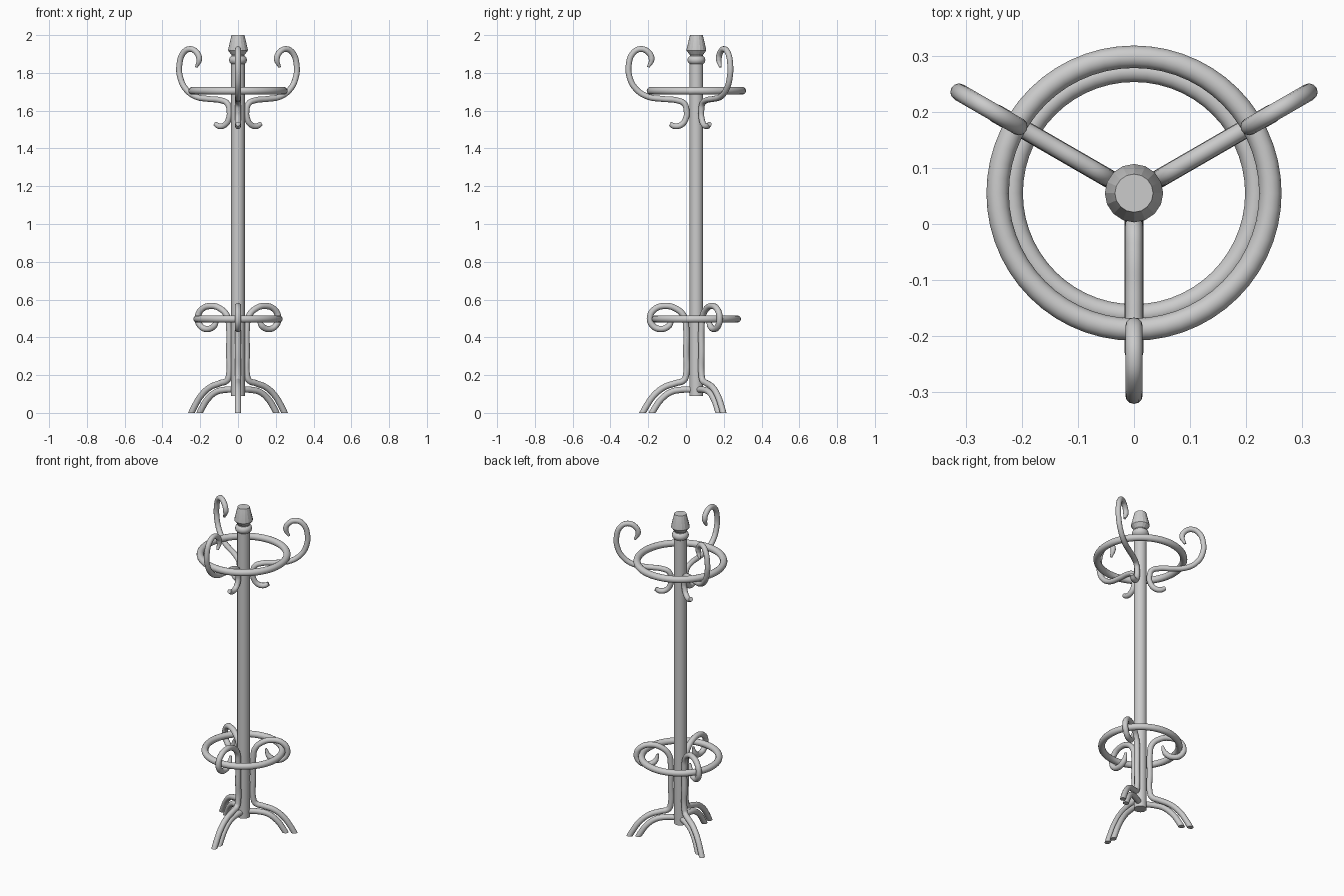
import bpy, bmesh
from math import cos, sin, pi, radians

if "Cube" in bpy.data.objects:
    bpy.data.objects.remove(bpy.data.objects["Cube"])

CY = 0.055                      # the pole stands a little behind the origin
ANGLES = {"right": 30, "left": 150, "front": 270}


def finish(name, bm, angle=40):
    bmesh.ops.recalc_face_normals(bm, faces=bm.faces)
    me = bpy.data.meshes.new(name)
    bm.to_mesh(me)
    bm.free()
    ob = bpy.data.objects.new(name, me)
    bpy.context.collection.objects.link(ob)
    bpy.ops.object.select_all(action='DESELECT')
    ob.select_set(True)
    bpy.context.view_layer.objects.active = ob
    bpy.ops.object.shade_smooth_by_angle(angle=radians(angle))
    return ob


def lathe(name, profile, sides, closed=False, angle=40):
    """Spin (radius, z) points about the pole axis."""
    bm = bmesh.new()
    rings = [[bm.verts.new((r * cos(2 * pi * i / sides), CY + r * sin(2 * pi * i / sides), z))
              for i in range(sides)] for r, z in profile]
    pairs = list(zip(rings, rings[1:]))
    if closed:
        pairs.append((rings[-1], rings[0]))
    else:
        bm.faces.new(rings[0])
        bm.faces.new(rings[-1])
    for a, b in pairs:
        for i in range(sides):
            j = (i + 1) % sides
            bm.faces.new((a[i], a[j], b[j], b[i]))
    return finish(name, bm, angle)


def ring(name, major, minor, z):
    prof = [(major + minor * cos(2 * pi * k / 14), z + minor * sin(2 * pi * k / 14)) for k in range(14)]
    return lathe(name, prof, 56, closed=True)


def rod(name, path, radius, deg, tips=(1, 1)):
    """Bent round rod through (distance, z) points in one vertical plane."""
    a = radians(deg)
    cu = bpy.data.curves.new(name + "_path", 'CURVE')
    cu.dimensions = '3D'
    cu.bevel_depth = radius
    cu.bevel_resolution = 4
    cu.resolution_u = 7
    cu.use_fill_caps = True
    sp = cu.splines.new('BEZIER')
    sp.bezier_points.add(len(path) - 1)
    for p, (r, z) in zip(sp.bezier_points, path):
        p.co = (r * cos(a), CY + r * sin(a), z)
        p.handle_left_type = p.handle_right_type = 'AUTO'
    sp.bezier_points[0].radius, sp.bezier_points[-1].radius = tips
    tmp = bpy.data.objects.new(name + "_path", cu)
    bpy.context.collection.objects.link(tmp)
    me = bpy.data.meshes.new_from_object(tmp.evaluated_get(bpy.context.evaluated_depsgraph_get()))
    bpy.data.objects.remove(tmp)
    bm = bmesh.new()
    bm.from_mesh(me)
    bmesh.ops.remove_doubles(bm, verts=bm.verts, dist=1e-5)
    # trim flat on the floor
    if min(v.co.z for v in bm.verts) < 0:
        cut = bmesh.ops.bisect_plane(bm, geom=bm.verts[:] + bm.edges[:] + bm.faces[:],
                                     plane_co=(0, 0, 0), plane_no=(0, 0, -1), clear_outer=True)
        edges = [e for e in cut['geom_cut'] if isinstance(e, bmesh.types.BMEdge)]
        bmesh.ops.holes_fill(bm, edges=edges, sides=0)
    return finish(name, bm)


# pole, collar and finial
lathe("pole", [(0.036, 0.09), (0.036, 1.87)], 24)
lathe("collar", [(0.036, 1.848), (0.044, 1.855), (0.048, 1.868), (0.044, 1.882), (0.034, 1.89)], 24)
lathe("finial", [(0.034, 1.88), (0.034, 1.894), (0.052, 1.918), (0.052, 1.925), (0.034, 2.0)], 16, angle=15)

# hoops
ring("top_ring", 0.243, 0.02, 1.705)
ring("umbrella_ring", 0.217, 0.019, 0.497)

# bent rods, repeated in three directions
top_hook = [(0.14, 1.53), (0.115, 1.518), (0.08, 1.525), (0.055, 1.56), (0.052, 1.60), (0.065, 1.638),
            (0.105, 1.655), (0.18, 1.662), (0.26, 1.675), (0.32, 1.715), (0.353, 1.775),
            (0.358, 1.845), (0.335, 1.905), (0.296, 1.926), (0.255, 1.91), (0.237, 1.873), (0.255, 1.83)]
outer_leg = [(0.125, 0.51), (0.145, 0.462), (0.19, 0.444), (0.232, 0.463), (0.246, 0.505), (0.222, 0.548),
             (0.165, 0.566), (0.105, 0.55), (0.065, 0.51), (0.054, 0.45), (0.054, 0.32), (0.054, 0.205),
             (0.066, 0.173), (0.11, 0.157), (0.17, 0.136), (0.225, 0.092), (0.265, 0.035), (0.295, -0.02)]
inner_leg = [(0.02, 0.123), (0.08, 0.122), (0.135, 0.11), (0.185, 0.073), (0.22, 0.025), (0.245, -0.02)]

for side, deg in ANGLES.items():
    rod(side + "_coat_hook", top_hook, 0.0155, deg, (0.8, 0.45))
    rod(side + "_leg", outer_leg, 0.0165, deg, (0.4, 1))
    rod(side + "_leg_brace", inner_leg, 0.0165, deg)
